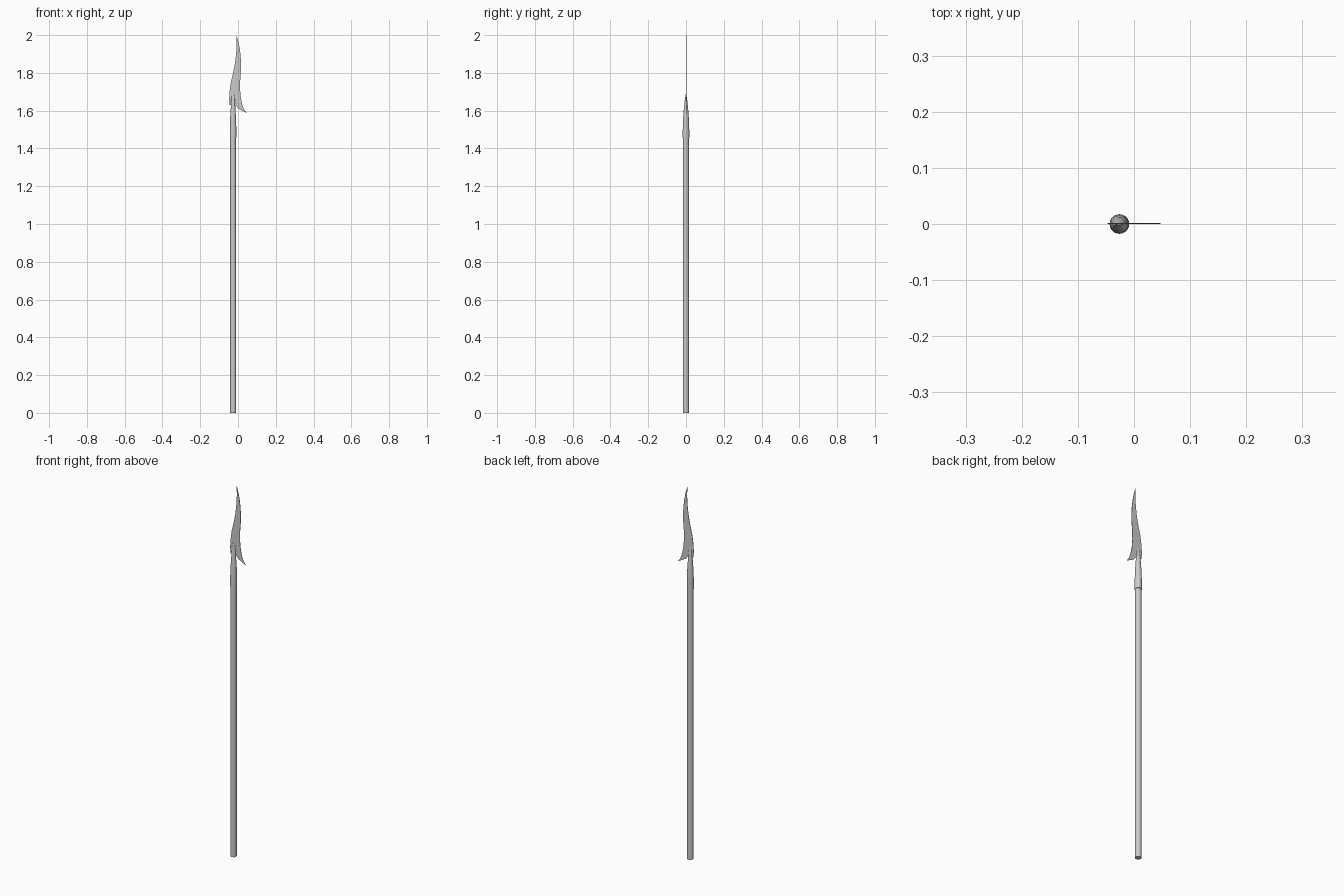
import bpy, bmesh, math

if "Cube" in bpy.data.objects:
    bpy.data.objects.remove(bpy.data.objects["Cube"])

CX = -0.026          # shaft axis in x
SIDES = 24


def make_object(name, bm):
    bmesh.ops.recalc_face_normals(bm, faces=bm.faces)
    mesh = bpy.data.meshes.new(name)
    bm.to_mesh(mesh)
    bm.free()
    obj = bpy.data.objects.new(name, mesh)
    bpy.context.collection.objects.link(obj)
    bpy.ops.object.select_all(action='DESELECT')
    obj.select_set(True)
    bpy.context.view_layer.objects.active = obj
    bpy.ops.object.shade_smooth_by_angle(angle=math.radians(35))
    return obj


def loft(name, rings):
    """Skin elliptical rings given as (z, x radius, y radius), capped at both ends."""
    bm = bmesh.new()
    loops = []
    for z, rx, ry in rings:
        loops.append([bm.verts.new((CX + rx * math.cos(2 * math.pi * i / SIDES),
                                    ry * math.sin(2 * math.pi * i / SIDES), z))
                      for i in range(SIDES)])
    for a, b in zip(loops, loops[1:]):
        for i in range(SIDES):
            j = (i + 1) % SIDES
            bm.faces.new((a[i], a[j], b[j], b[i]))
    bm.faces.new(loops[0][::-1])
    bm.faces.new(loops[-1])
    return make_object(name, bm)


# Long round pole
loft("shaft", [(0, 0.0155, 0.0155), (1.47, 0.0155, 0.0155)])

# Socket: round collar flattening into a chisel tip around the blade
loft("socket", [(1.458, 0.0175, 0.0175), (1.50, 0.0172, 0.0172),
                (1.56, 0.0155, 0.0150), (1.61, 0.0125, 0.0115),
                (1.65, 0.0100, 0.0070), (1.675, 0.0080, 0.0035),
                (1.688, 0.0050, 0.0015)])

# Wavy blade with a hooked barb, outlined clockwise from the tip
outline = [(-0.008, 2.0), (0.002, 1.965), (0.009, 1.93), (0.014, 1.89),
           (0.0165, 1.85), (0.0155, 1.81), (0.012, 1.765), (0.0105, 1.72),
           (0.014, 1.675), (0.023, 1.63), (0.033, 1.605), (0.047, 1.587),
           (0.020, 1.601), (0.0, 1.612), (-0.013, 1.630), (-0.018, 1.655),
           (-0.034, 1.655), (-0.037, 1.629), (-0.044, 1.629), (-0.047, 1.66),
           (-0.045, 1.70), (-0.038, 1.75), (-0.026, 1.80), (-0.016, 1.85),
           (-0.010, 1.90), (-0.007, 1.95)]
bm = bmesh.new()
face = bm.faces.new([bm.verts.new((x, 0.0, z)) for x, z in outline])
top = bmesh.ops.extrude_face_region(bm, geom=[face])["geom"]
bmesh.ops.translate(bm, vec=(0, 0.002, 0),
                    verts=[v for v in top if isinstance(v, bmesh.types.BMVert)])
make_object("blade", bm)
